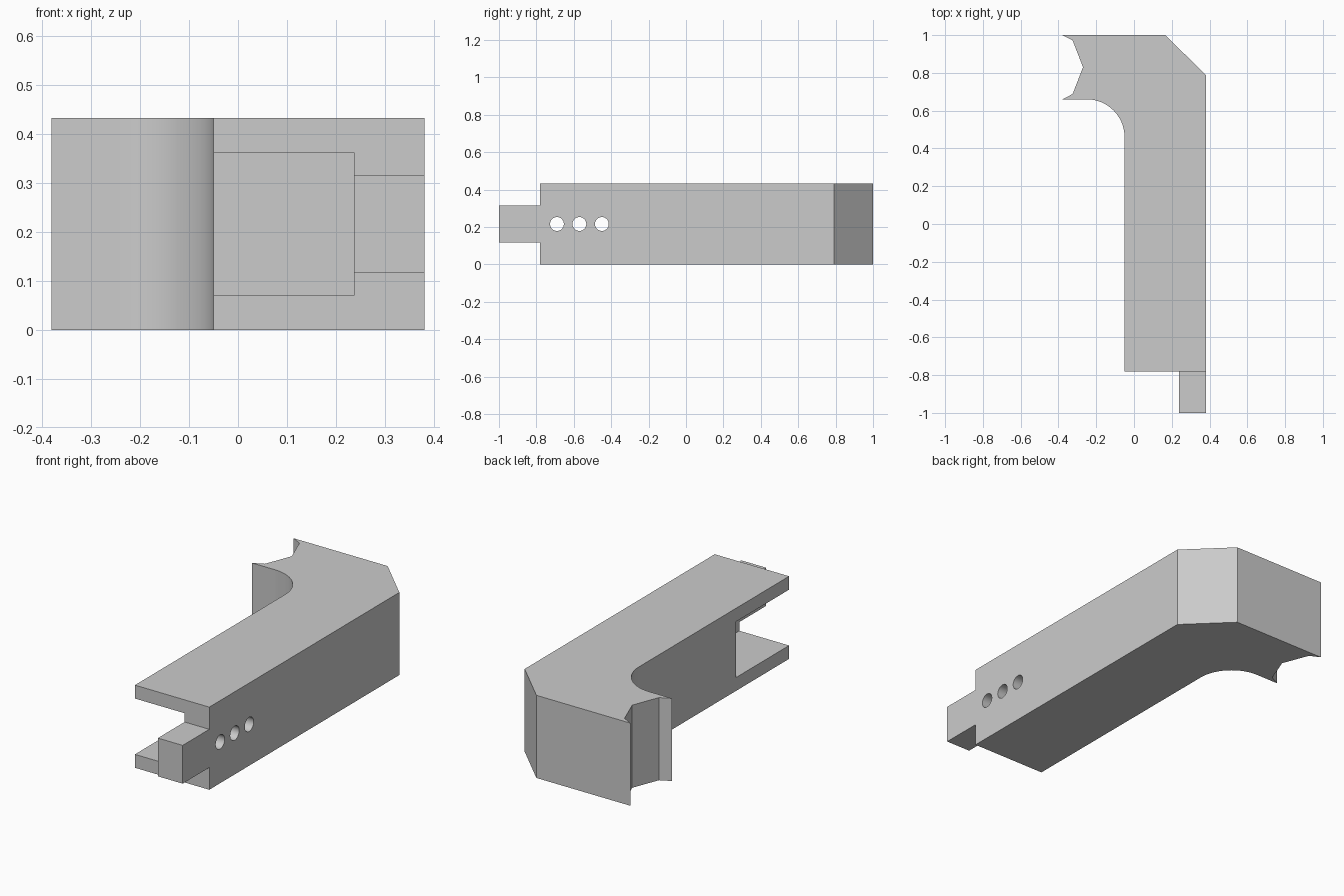
import bpy
import bmesh
import math
from mathutils import Matrix, Vector

cube = bpy.data.objects.get("Cube")
if cube:
    bpy.data.objects.remove(cube, do_unlink=True)

HEIGHT = 0.432
MID = HEIGHT / 2
OUTER, WALL, INNER = 0.38, 0.237, -0.05   # x of outer side, thin wall, inner side
FRONT, TIP, BACK = -0.78, -1.0, 1.0       # y of body front, tongue tip, back

grey = bpy.data.materials.new("plain grey")
grey.use_nodes = True
colour = (0.6, 0.6, 0.6, 1)
grey.diffuse_color = colour
grey.node_tree.nodes["Principled BSDF"].inputs["Base Color"].default_value = colour


def make_object(name, bm):
    bmesh.ops.recalc_face_normals(bm, faces=bm.faces)
    mesh = bpy.data.meshes.new(name)
    bm.to_mesh(mesh)
    bm.free()
    mesh.materials.append(grey)
    obj = bpy.data.objects.new(name, mesh)
    bpy.context.collection.objects.link(obj)
    return obj


def prism(name, outline, height):
    bm = bmesh.new()
    base = bm.faces.new([bm.verts.new((x, y, 0)) for x, y in outline])
    ext = bmesh.ops.extrude_face_region(bm, geom=[base])
    top = [v for v in ext["geom"] if isinstance(v, bmesh.types.BMVert)]
    bmesh.ops.translate(bm, verts=top, vec=(0, 0, height))
    return make_object(name, bm)


def box(name, low, high):
    low, high = Vector(low), Vector(high)
    bm = bmesh.new()
    bmesh.ops.create_cube(bm, size=1, matrix=Matrix.Translation((low + high) / 2)
                          @ Matrix.Diagonal((*(high - low), 1)))
    return make_object(name, bm)


def cut(target, cutter):
    cutter.hide_render = True
    mod = target.modifiers.new("cut", "BOOLEAN")
    mod.operation = "DIFFERENCE"
    mod.solver = "EXACT"
    mod.object = cutter
    bpy.context.view_layer.objects.active = target
    bpy.ops.object.modifier_apply(modifier=mod.name)
    bpy.data.objects.remove(cutter, do_unlink=True)


# Bent arm outline: fillet at the inner corner, notched jaw at the short end
fillet = 0.2
arc = [(INNER - fillet + fillet * math.cos(a), 0.46 + fillet * math.sin(a))
       for a in (math.radians(90 * i / 20) for i in range(21))]
jaw = [(-0.38, 0.66), (-0.325, 0.688), (-0.27, 0.83), (-0.325, 0.972), (-0.38, BACK)]
outline = [(0.165, BACK), (OUTER, 0.79), (OUTER, TIP), (WALL, TIP),
           (WALL, FRONT), (INNER, FRONT)] + arc + jaw[:4] + jaw[4:]
arm = prism("bent_arm", outline, HEIGHT)

# Trim the tongue above and below
for name, z0, z1 in (("tongue_top", MID + 0.1, 1), ("tongue_bottom", -1, MID - 0.1)):
    cut(arm, box(name, (0.2, TIP - 0.2, z0), (0.6, FRONT, z1)))

# Pocket open to the front and inner side, leaving a thin outer wall
cut(arm, box("pocket", (-0.3, FRONT - 0.1, MID - 0.146), (WALL, -0.34, MID + 0.146)))

# Pin holes through the outer wall
for y in (-0.69, -0.57, -0.45):
    bm = bmesh.new()
    bmesh.ops.create_cone(bm, cap_ends=True, segments=32, radius1=0.037, radius2=0.037,
                          depth=0.4, matrix=Matrix.Translation((0.31, y, MID))
                          @ Matrix.Rotation(math.pi / 2, 4, "Y"))
    cut(arm, make_object("pin_hole", bm))

# Smooth the fillet and holes, keep the edges sharp
bpy.ops.object.select_all(action="DESELECT")
arm.select_set(True)
bpy.context.view_layer.objects.active = arm
bpy.ops.object.shade_smooth_by_angle(angle=math.radians(20))
